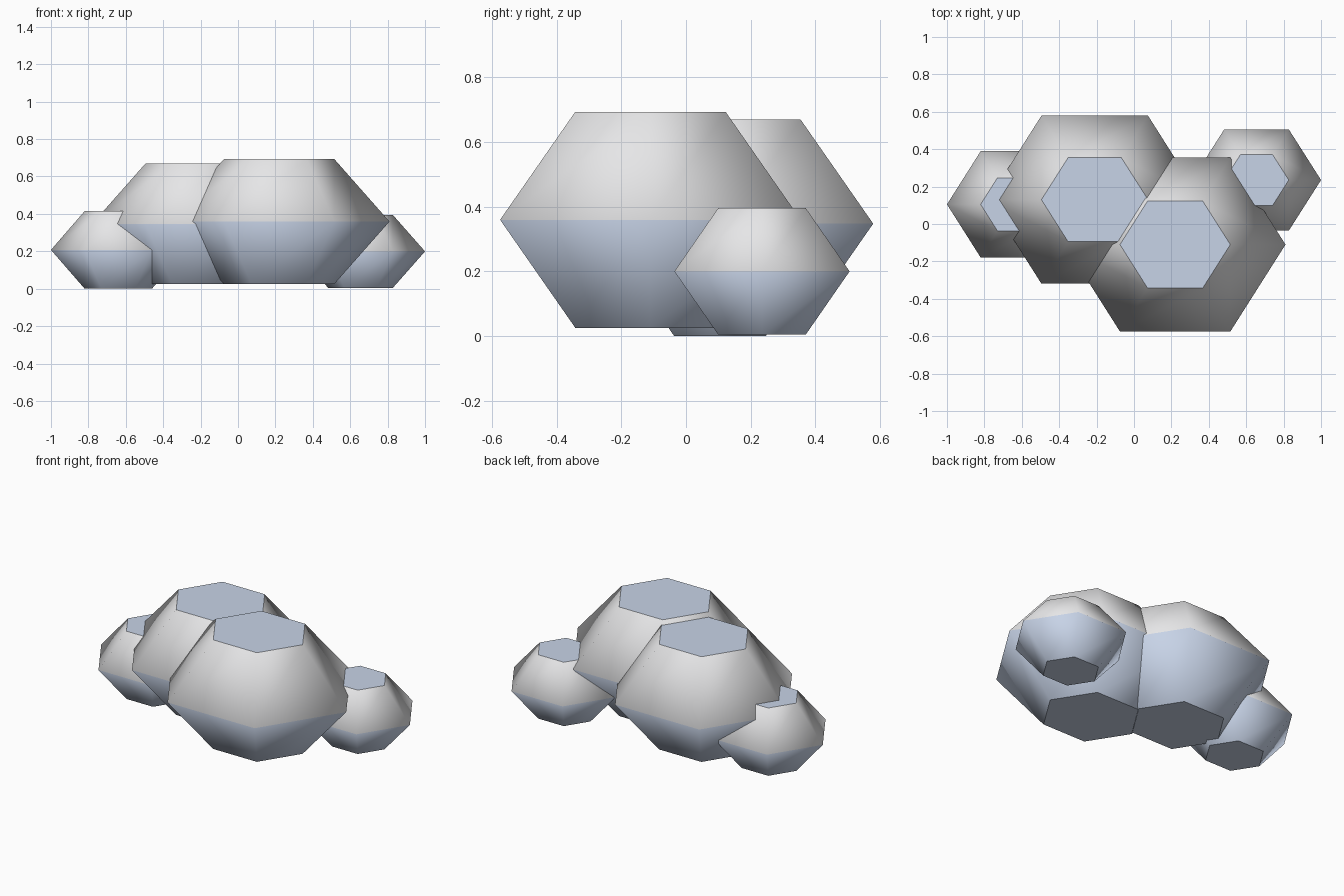
import bpy, bmesh, math

if "Cube" in bpy.data.objects:
    bpy.data.objects.remove(bpy.data.objects["Cube"])

def material(name, rgb):
    m = bpy.data.materials.new(name)
    m.diffuse_color = (*rgb, 1)
    m.use_nodes = True
    m.node_tree.nodes["Principled BSDF"].inputs["Base Color"].default_value = m.diffuse_color
    return m

WHITE = material("cloud white", (0.80, 0.80, 0.81))
BLUE = material("pale shadow blue", (0.58, 0.66, 0.81))

def puff(name, x, y, rx, half_y, z0, z1):
    """Six-sided puff: wide middle ring, half-size flat caps above and below."""
    ry = half_y / math.sin(math.pi / 3)
    bm = bmesh.new()
    rings = []
    for z, s in ((z0, 0.5), ((z0 + z1) / 2, 1.0), (z1, 0.5)):
        rings.append([bm.verts.new((x + s * rx * math.cos(i * math.pi / 3),
                                    y + s * ry * math.sin(i * math.pi / 3), z))
                      for i in range(6)])
    # smooth sides: blue lower half, white upper half
    for k in range(2):
        for i in range(6):
            j = (i + 1) % 6
            f = bm.faces.new((rings[k][i], rings[k][j], rings[k + 1][j], rings[k + 1][i]))
            f.smooth = True
            f.material_index = 1 - k
    # flat blue caps with sharp rims
    for ring in (rings[0][::-1], rings[2]):
        cap = bm.faces.new(ring)
        cap.material_index = 1
        for e in cap.edges:
            e.smooth = False
    me = bpy.data.meshes.new(name)
    bm.to_mesh(me)
    bm.free()
    me.materials.append(WHITE)
    me.materials.append(BLUE)
    bpy.context.collection.objects.link(bpy.data.objects.new(name, me))

# two large puffs in the middle, a small one at each end
puff("front_large_puff", 0.22, -0.11, 0.59, 0.465, 0.025, 0.693)
puff("back_large_puff", -0.21, 0.13, 0.57, 0.449, 0.025, 0.669)
puff("left_small_puff", -0.64, 0.105, 0.36, 0.284, 0.0, 0.415)
puff("right_small_puff", 0.655, 0.235, 0.345, 0.271, 0.004, 0.395)
